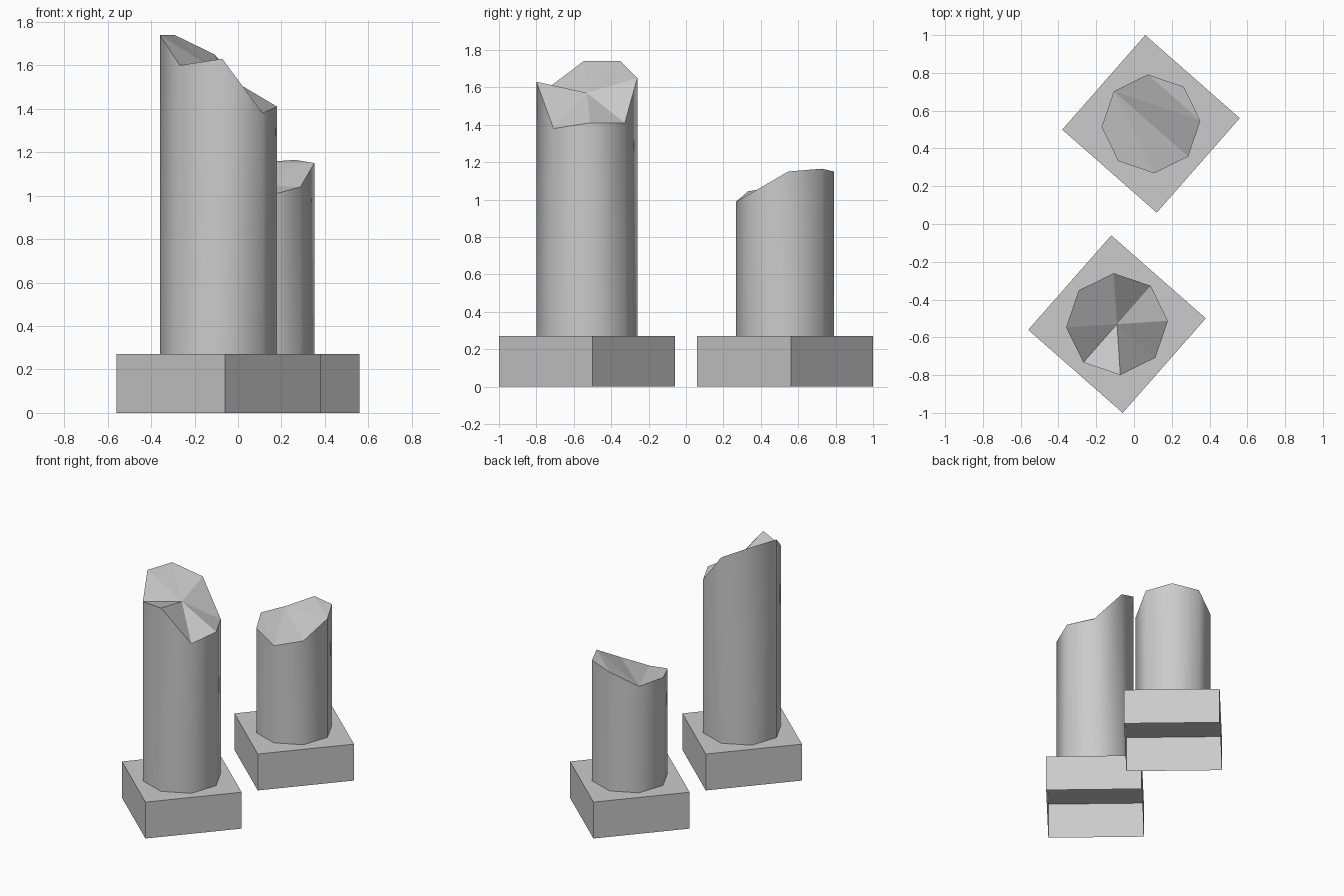
import bpy
import bmesh
from math import cos, sin, radians
from mathutils import Vector

cube = bpy.data.objects.get("Cube")
if cube:
    bpy.data.objects.remove(cube, do_unlink=True)

# One stone colour
stone = bpy.data.materials.new("grey stone")
stone.use_nodes = True
colour = (0.6, 0.6, 0.6, 1)
stone.diffuse_color = colour
stone.node_tree.nodes["Principled BSDF"].inputs["Base Color"].default_value = colour

TURN = 48.7      # rotation of both plinths, degrees
PLINTH_TOP = 0.27
HALF = 0.333


def finish(bm, name):
    mesh = bpy.data.meshes.new(name)
    bm.normal_update()
    bm.to_mesh(mesh)
    bm.free()
    mesh.materials.append(stone)
    obj = bpy.data.objects.new(name, mesh)
    bpy.context.collection.objects.link(obj)
    return obj


def ring_point(centre, radius, angle, z):
    a = radians(angle)
    return Vector((centre[0] + radius * cos(a), centre[1] + radius * sin(a), z))


def plinth(name, centre):
    # Square block, open underneath
    bm = bmesh.new()
    radius = HALF * 2 ** 0.5
    low, high = [[bm.verts.new(ring_point(centre, radius, TURN + 45 + 90 * i, z))
                  for i in range(4)] for z in (0, PLINTH_TOP)]
    bm.faces.new(high)
    for i in range(4):
        j = (i + 1) % 4
        bm.faces.new((low[i], low[j], high[j], high[i]))
    return finish(bm, name)


def broken_column(name, centre, radius, heights, peak=None, facets=()):
    # Eight smooth sides with a jagged, flat-faceted broken top
    bm = bmesh.new()
    low, high = [], []
    for i, z in enumerate(heights):
        angle = TURN - 45 + 45 * i
        low.append(bm.verts.new(ring_point(centre, radius, angle, PLINTH_TOP - 0.004)))
        high.append(bm.verts.new(ring_point(centre, radius, angle, z)))
    for i in range(8):
        j = (i + 1) % 8
        bm.faces.new((low[i], low[j], high[j], high[i])).smooth = True
    bm.faces.new(low[::-1])
    if peak is not None:
        tip = bm.verts.new((centre[0], centre[1], peak))
        for i in range(8):
            bm.faces.new((high[i], high[(i + 1) % 8], tip))
    for facet in facets:
        bm.faces.new([high[i] for i in facet])
    return finish(bm, name)


FRONT = (-0.09, -0.53)
BACK = (0.09, 0.53)

plinth("front_plinth", FRONT)
plinth("back_plinth", BACK)

# Tall column: facets meet at a middle point
broken_column("tall_broken_column", FRONT, 0.27,
              (1.41, 1.41, 1.65, 1.74, 1.74, 1.60, 1.63, 1.38), peak=1.57)

# Short column: facets span from rim to rim
broken_column("short_broken_column", BACK, 0.262,
              (1.15, 1.165, 1.15, 1.06, 1.07, 1.045, 0.99, 1.04),
              facets=((4, 5, 6), (3, 4, 6), (3, 6, 7), (3, 7, 0), (2, 3, 0), (1, 2, 0)))
